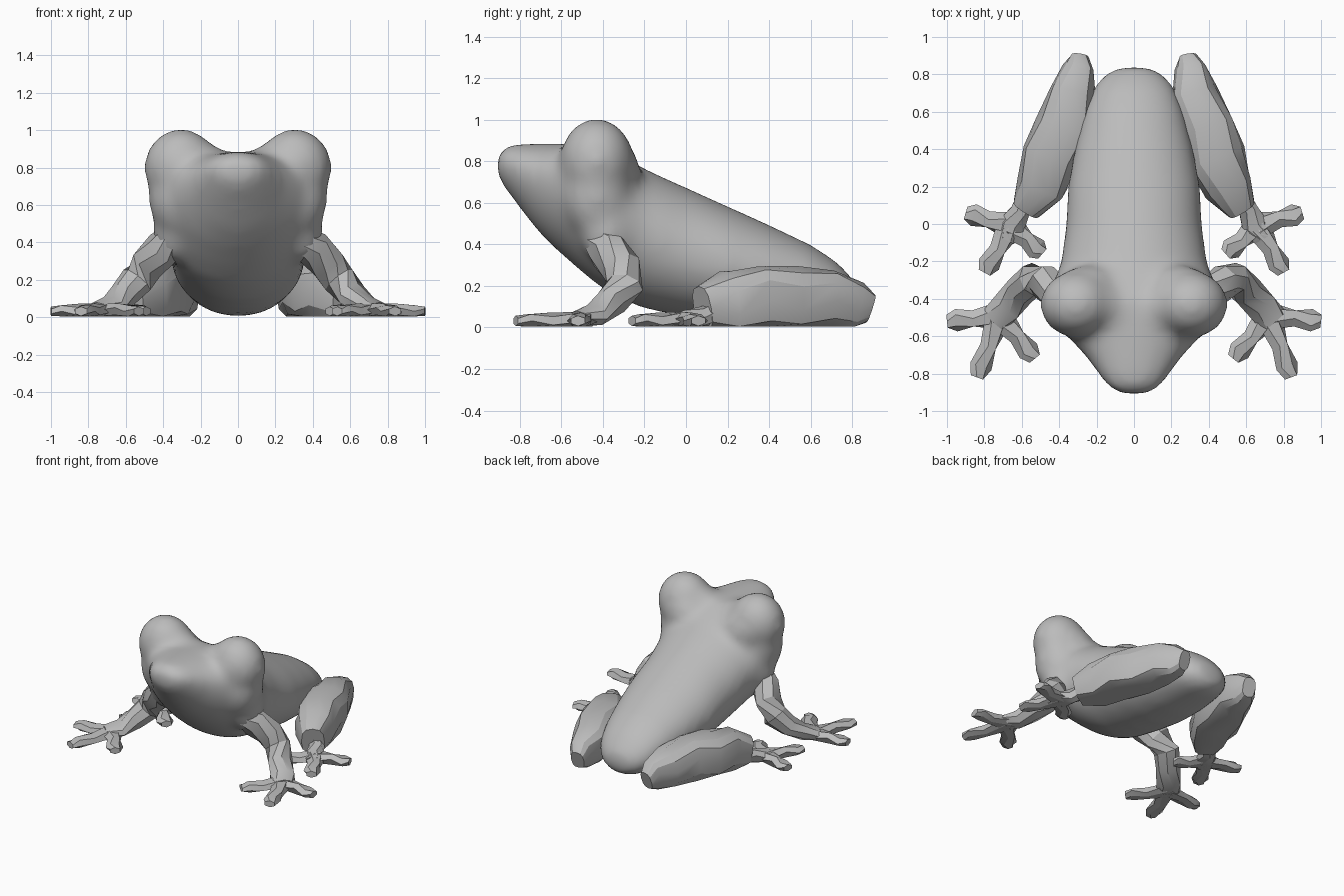
import bpy, bmesh, math
from mathutils import Vector, Matrix

cube = bpy.data.objects.get("Cube")
if cube:
    bpy.data.objects.remove(cube, do_unlink=True)

grey = bpy.data.materials.new("frog_grey")
grey.use_nodes = True
grey.diffuse_color = (0.5, 0.5, 0.5, 1)
for node in grey.node_tree.nodes:
    if node.type == 'BSDF_PRINCIPLED':
        node.inputs["Base Color"].default_value = (0.5, 0.5, 0.5, 1)
        node.inputs["Roughness"].default_value = 0.8


def finish(bm, name, angle=None):
    """Turn a bmesh into a named, shaded object."""
    bmesh.ops.recalc_face_normals(bm, faces=bm.faces)
    mesh = bpy.data.meshes.new(name)
    bm.to_mesh(mesh)
    bm.free()
    mesh.materials.append(grey)
    ob = bpy.data.objects.new(name, mesh)
    bpy.context.collection.objects.link(ob)
    if angle:
        bpy.ops.object.select_all(action='DESELECT')
        ob.select_set(True)
        bpy.context.view_layer.objects.active = ob
        bpy.ops.object.shade_smooth_by_angle(angle=math.radians(angle))
    return ob


def loft(bm, rings):
    """Skin a list of closed rings and cap both ends."""
    loops = [[bm.verts.new(p) for p in ring] for ring in rings]
    n = len(loops[0])
    for a, b in zip(loops, loops[1:]):
        for i in range(n):
            j = (i + 1) % n
            bm.faces.new((a[i], a[j], b[j], b[i]))
    bm.faces.new(loops[0])
    bm.faces.new(loops[-1])


def limb(bm, path, side, n=7, square=1.0):
    """Tube through (x, y, z, half width, half height), flat on the ground."""
    pts = [Vector((p[0] * side, p[1], p[2])) for p in path]
    rings = []
    for k, c in enumerate(pts):
        along = (pts[min(k + 1, len(pts) - 1)] - pts[max(k - 1, 0)]).normalized()
        across = along.cross(Vector((0, 0, 1))).normalized()
        up = across.cross(along)
        ring = []
        for i in range(n):
            t = math.tau * (i + 0.5 * (k % 2)) / n
            cx, sx = math.cos(t), math.sin(t)
            cx = math.copysign(abs(cx) ** square, cx)
            sx = math.copysign(abs(sx) ** square, sx)
            p = c + across * cx * path[k][3] + up * sx * path[k][4]
            p.z = max(p.z, 0.005)
            ring.append(p)
        rings.append(ring)
    loft(bm, rings)


def digit(bm, root, tip, side):
    """Toe that narrows in the middle and ends in a broad pad."""
    a, b = Vector(root), Vector(tip)
    path = []
    for f, w, h in ((0, .075, .05), (.5, .05, .04), (.82, .06, .036), (1, .04, .025)):
        p = a.lerp(b, f)
        path.append((p.x, p.y, .032, w, h))
    limb(bm, path, side, n=6)


# Body and head: egg-shaped sections (y, half width, bottom, top)
sections = [
    (-.91, .08, .73, .83), (-.88, .13, .68, .87), (-.82, .18, .60, .885),
    (-.72, .25, .47, .887), (-.62, .34, .37, .887), (-.5, .42, .265, .885),
    (-.4, .45, .185, .88), (-.3, .425, .13, .825), (-.2, .39, .09, .765),
    (0, .365, .05, .675), (.2, .355, .02, .585), (.4, .32, .005, .495),
    (.6, .27, .005, .40), (.73, .22, .005, .315), (.81, .15, .03, .23),
    (.84, .08, .07, .18)]
bm = bmesh.new()
rings = []
for y, w, lo, hi in sections:
    mid = lo + (hi - lo) * (.5 + .12 * min(max(-y / .5, 0), 1))
    ring = []
    for i in range(32):
        t = math.tau * i / 32
        s = math.sin(t)
        ring.append((w * math.cos(t), y, mid + s * ((hi - mid) if s > 0 else (mid - lo))))
    rings.append(ring)
loft(bm, rings)

# Eye bulge, brow, nape, cheek and shoulder masses, blended into the head
masses = [((.305, -.43, .80), (.20, .18, .21)),
          ((.19, -.44, .80), (.15, .14, .135)),
          ((.25, -.33, .76), (.16, .11, .13)),
          ((.32, -.43, .64), (.16, .17, .22)),
          ((.34, -.38, .46), (.115, .13, .17))]
for side in (-1, 1):
    for (x, y, z), radii in masses:
        place = Matrix.Translation((x * side, y, z)) @ Matrix.Diagonal((*radii, 1))
        bmesh.ops.create_uvsphere(bm, u_segments=24, v_segments=16, radius=1, matrix=place)
body = finish(bm, "body")
remesh = body.modifiers.new("blend", 'REMESH')
remesh.mode = 'VOXEL'
remesh.voxel_size = .025
remesh.use_smooth_shade = True
soften = body.modifiers.new("soften", 'SMOOTH')
soften.factor = .5
soften.iterations = 24

# Limb paths for the left side
arm = [(.34, -.42, .43, .08, .08), (.40, -.38, .37, .095, .10),
       (.48, -.31, .285, .095, .10), (.54, -.295, .20, .09, .09),
       (.61, -.36, .12, .085, .075), (.68, -.44, .06, .09, .055),
       (.75, -.52, .04, .08, .04)]
thigh = [(.29, .89, .09, .05, .07), (.30, .83, .11, .085, .11),
         (.325, .70, .13, .125, .145), (.38, .52, .14, .155, .16),
         (.44, .36, .13, .16, .165), (.50, .20, .12, .135, .155),
         (.575, .08, .09, .08, .11)]
ankle = [(.56, .16, .07, .06, .06), (.61, .07, .05, .055, .05),
         (.65, -.01, .04, .075, .045), (.69, -.08, .035, .055, .035)]
hand_tips = [(1.0, -.52, 0), (.84, -.82, 0), (.53, -.72, 0)]
foot_tips = [(.90, .06, 0), (.80, -.26, 0), (.49, -.16, 0)]

for side, label in ((1, "left"), (-1, "right")):
    bm = bmesh.new()
    limb(bm, arm, side, n=8)
    finish(bm, label + "_front_leg", 28)

    bm = bmesh.new()
    limb(bm, thigh, side, n=12, square=.75)
    finish(bm, label + "_hind_leg", 28)

    bm = bmesh.new()
    for tip in hand_tips:
        digit(bm, (.72, -.49, 0), tip, side)
    finish(bm, label + "_front_toes", 25)

    bm = bmesh.new()
    limb(bm, ankle, side)
    for tip in foot_tips:
        digit(bm, (.66, -.01, 0), tip, side)
    finish(bm, label + "_hind_foot", 25)
